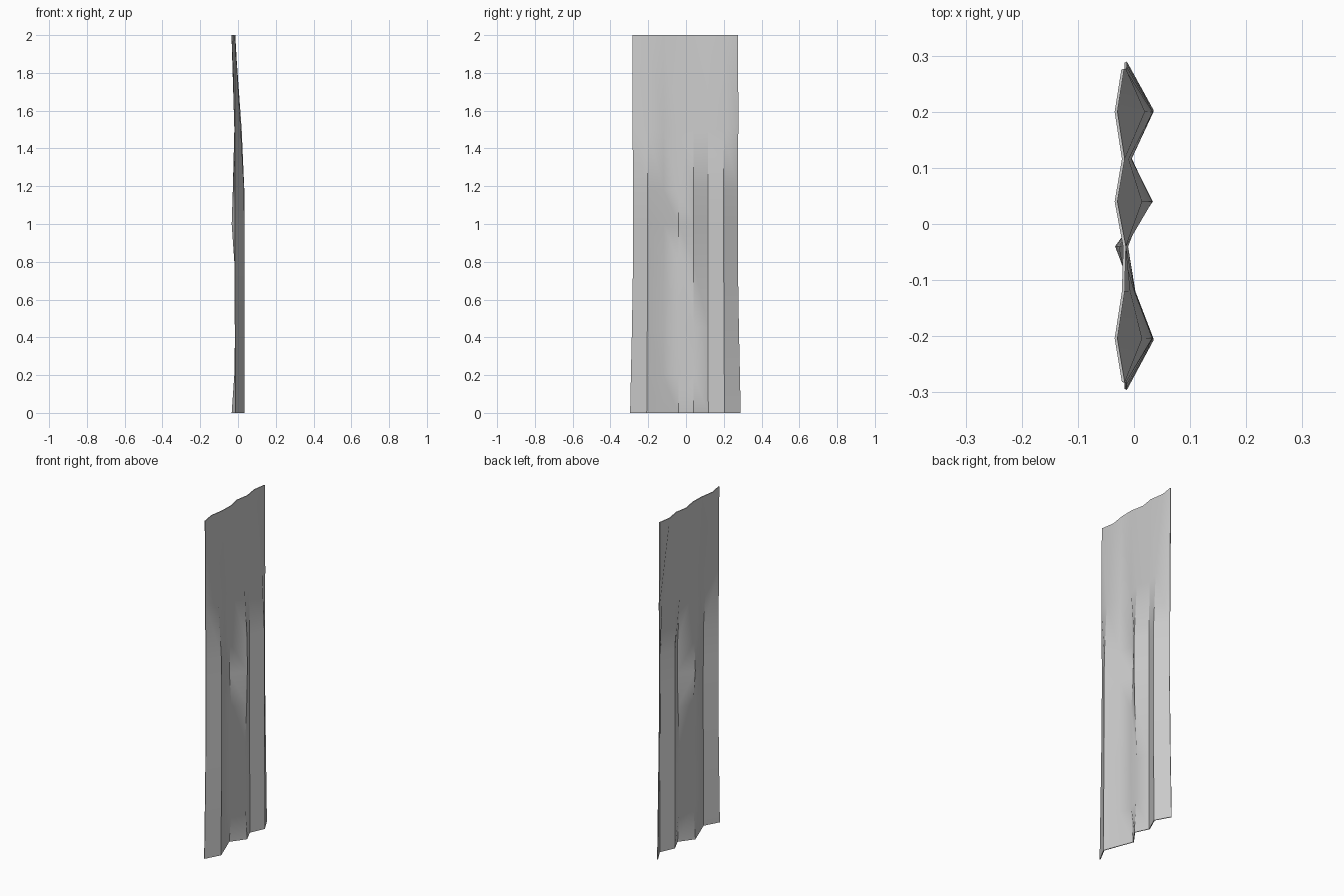
import bpy, bmesh, math

if "Cube" in bpy.data.objects:
    bpy.data.objects.remove(bpy.data.objects["Cube"])

# fold columns across the width (y)
COLS = [-0.282, -0.204, -0.12, -0.04, 0.04, 0.116, 0.2, 0.276]

# height, width scale, depth (x) of every fold column at that height
ROWS = [
    (2.00, 1.00, [-.019, -.032, -.019, -.017, -.032, -.019, -.032, -.020]),
    (1.50, 1.00, [-.017,  .012, -.009, -.017,  .012, -.012,  .017, -.017]),
    (1.18, 0.99, [-.017,  .030, -.002, -.025,  .030, -.007,  .031, -.017]),
    (1.00, 0.99, [-.017,  .031, -.001, -.031,  .031, -.007,  .031, -.017]),
    (0.80, 0.99, [-.016,  .032, -.001, -.017,  .027, -.007,  .032, -.016]),
    (0.45, 1.01, [-.015,  .032,  .000, -.013,  .012, -.007,  .032, -.015]),
    (0.20, 1.03, [-.015,  .032,  .000, -.017,  .018, -.007,  .032, -.015]),
    (0.00, 1.045, [-.015, .032,  .000, -.031,  .029, -.007,  .032, -.015]),
]

# hanging curtain panel: grid of folds
bm = bmesh.new()
grid = []
for z, s, xs in ROWS:
    row = []
    for i, (y, x) in enumerate(zip(COLS, xs)):
        edge = i in (0, len(COLS) - 1)
        k = s if edge else 1 + (s - 1) * 0.4
        row.append(bm.verts.new((x, y * k, z)))
    grid.append(row)
for upper, lower in zip(grid, grid[1:]):
    for i in range(len(COLS) - 1):
        bm.faces.new((upper[i], lower[i], lower[i + 1], upper[i + 1]))
bmesh.ops.recalc_face_normals(bm, faces=bm.faces)
mesh = bpy.data.meshes.new("curtain_panel")
bm.to_mesh(mesh)
bm.free()
curtain = bpy.data.objects.new("curtain_panel", mesh)
bpy.context.collection.objects.link(curtain)

# thin cloth thickness
solid = curtain.modifiers.new("cloth", 'SOLIDIFY')
solid.thickness = 0.005
solid.offset = 0

bpy.context.view_layer.objects.active = curtain
curtain.select_set(True)
bpy.ops.object.modifier_apply(modifier="cloth")
bpy.ops.object.shade_smooth_by_angle(angle=math.radians(40))
